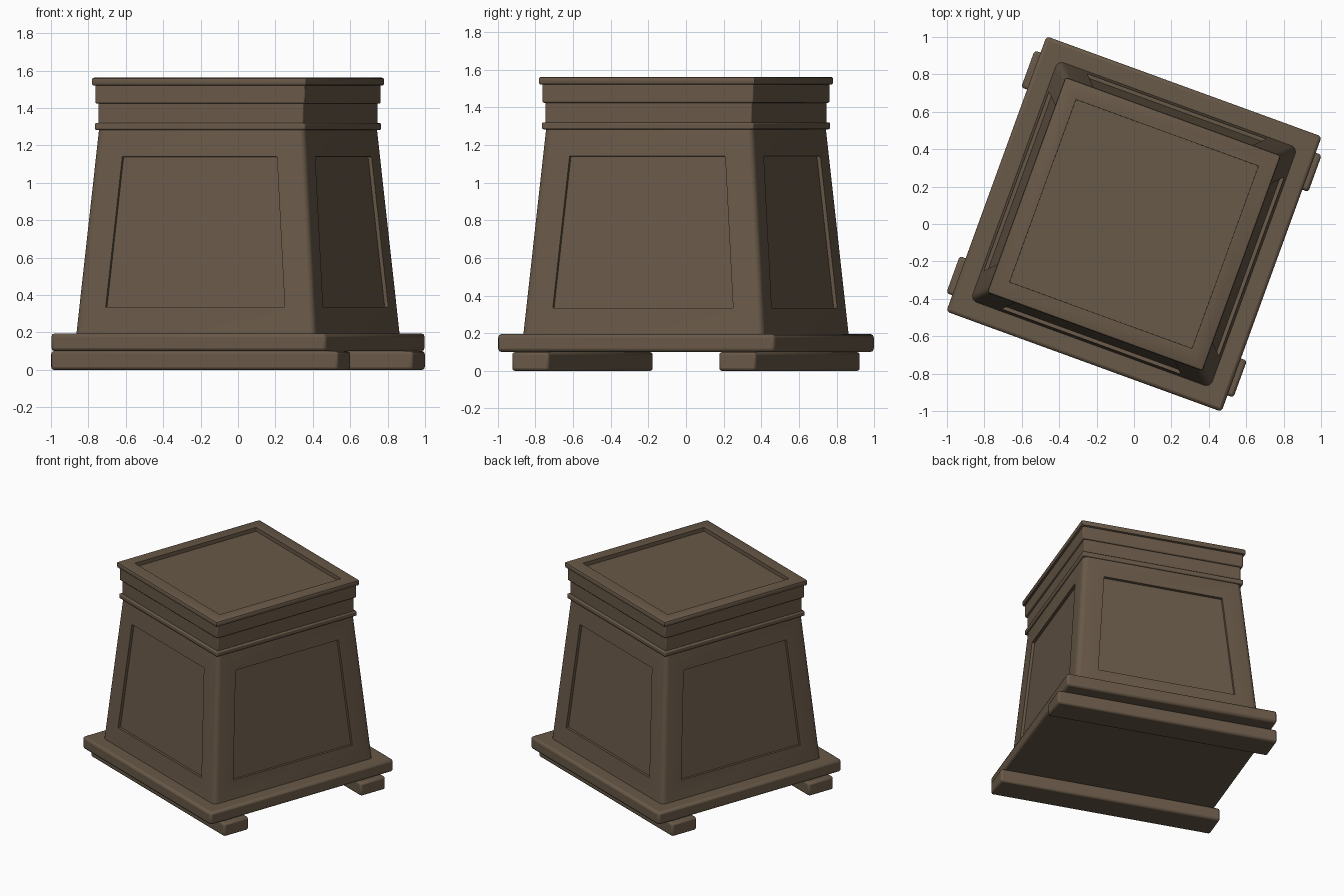
import bpy, bmesh, math
from mathutils import Vector

if "Cube" in bpy.data.objects:
    bpy.data.objects.remove(bpy.data.objects["Cube"])

TURN = math.radians(-20)      # whole pedestal is turned about z

wood = bpy.data.materials.new("dark_brown")
wood.diffuse_color = (0.14, 0.1, 0.065, 1)
wood.use_nodes = True
wood.node_tree.nodes["Principled BSDF"].inputs["Base Color"].default_value = wood.diffuse_color


def finish(name, bm, bevel=0):
    bmesh.ops.recalc_face_normals(bm, faces=bm.faces)
    mesh = bpy.data.meshes.new(name)
    bm.to_mesh(mesh)
    bm.free()
    ob = bpy.data.objects.new(name, mesh)
    bpy.context.collection.objects.link(ob)
    mesh.materials.append(wood)
    ob.rotation_euler.z = TURN
    if bevel:
        mod = ob.modifiers.new("rounded_edges", 'BEVEL')
        mod.width, mod.segments = bevel, 2
        mod.limit_method = 'ANGLE'
        mod.angle_limit = math.radians(40)
    bpy.ops.object.select_all(action='DESELECT')
    ob.select_set(True)
    bpy.context.view_layer.objects.active = ob
    bpy.ops.object.shade_smooth_by_angle(angle=math.radians(35))
    return ob


def block(x0, x1, y0, y1, z0, z1):
    bm = bmesh.new()
    bmesh.ops.create_cube(bm, size=1)
    for v in bm.verts:
        v.co = (x1 if v.co.x > 0 else x0, y1 if v.co.y > 0 else y0,
                z1 if v.co.z > 0 else z0)
    return bm


def slab(name, h, z0, z1, bevel):
    return finish(name, block(-h, h, -h, h, z0, z1), bevel)


# Two runners under the base
for name, y0, y1 in (("front_runner", -0.69, -0.48), ("back_runner", 0.48, 0.69)):
    finish(name, block(-0.817, 0.817, y0, y1, 0, 0.1), 0.015)

# Base plate
slab("base_plate", 0.783, 0.1, 0.195, 0.018)

# Tapered body with rounded corners and a sunken panel on each side
Z0, Z1, H0, H1 = 0.19, 1.29, 0.682, 0.587


def half(z):
    return H0 + (H1 - H0) * (z - Z0) / (Z1 - Z0)


bm = block(-1, 1, -1, 1, Z0, Z1)
for v in bm.verts:
    v.co.x *= half(v.co.z)
    v.co.y *= half(v.co.z)
corners = [e for e in bm.edges if abs(e.verts[0].co.z - e.verts[1].co.z) > 0.5]
bmesh.ops.bevel(bm, geom=corners, offset=0.035, segments=4, profile=0.5,
                affect='EDGES')
bm.normal_update()
sides = [f for f in bm.faces if abs(f.normal.z) < 0.5 and f.calc_area() > 0.5]
bmesh.ops.inset_individual(bm, faces=sides, thickness=0.1)
for f in sides:
    out = Vector((round(f.normal.x), round(f.normal.y), 0))
    along = Vector((-out.y, out.x, 0))
    for v in f.verts:
        z = 1.14 if v.co.z > 0.7 else 0.335
        s = math.copysign(half(z) - 0.16, v.co.dot(along))
        v.co = out * half(z) + along * s + Vector((0, 0, z))
bm.normal_update()
bmesh.ops.inset_individual(bm, faces=sides, thickness=0.0005, depth=-0.02)
finish("tapered_body", bm)

# Mouldings above the body
slab("lower_moulding", 0.599, 1.283, 1.32, 0.008)
slab("neck", 0.583, 1.31, 1.43, 0.006)
slab("frieze", 0.597, 1.424, 1.525, 0.008)

# Cap with a sunken square in its top
bm = block(-0.613, 0.613, -0.613, 0.613, 1.52, 1.562)
bm.normal_update()
top = [f for f in bm.faces if f.normal.z > 0.9]
rim = [e for e in bm.edges]
bmesh.ops.bevel(bm, geom=rim, offset=0.012, segments=2, profile=0.5, affect='EDGES')
bm.normal_update()
top = [max(bm.faces, key=lambda f: f.calc_center_median().z)]
bmesh.ops.inset_individual(bm, faces=top, thickness=0.601 - 0.485)
bmesh.ops.inset_individual(bm, faces=top, thickness=0.0005, depth=-0.03)
# the frieze stays below the sunken floor
finish("cap", bm)
